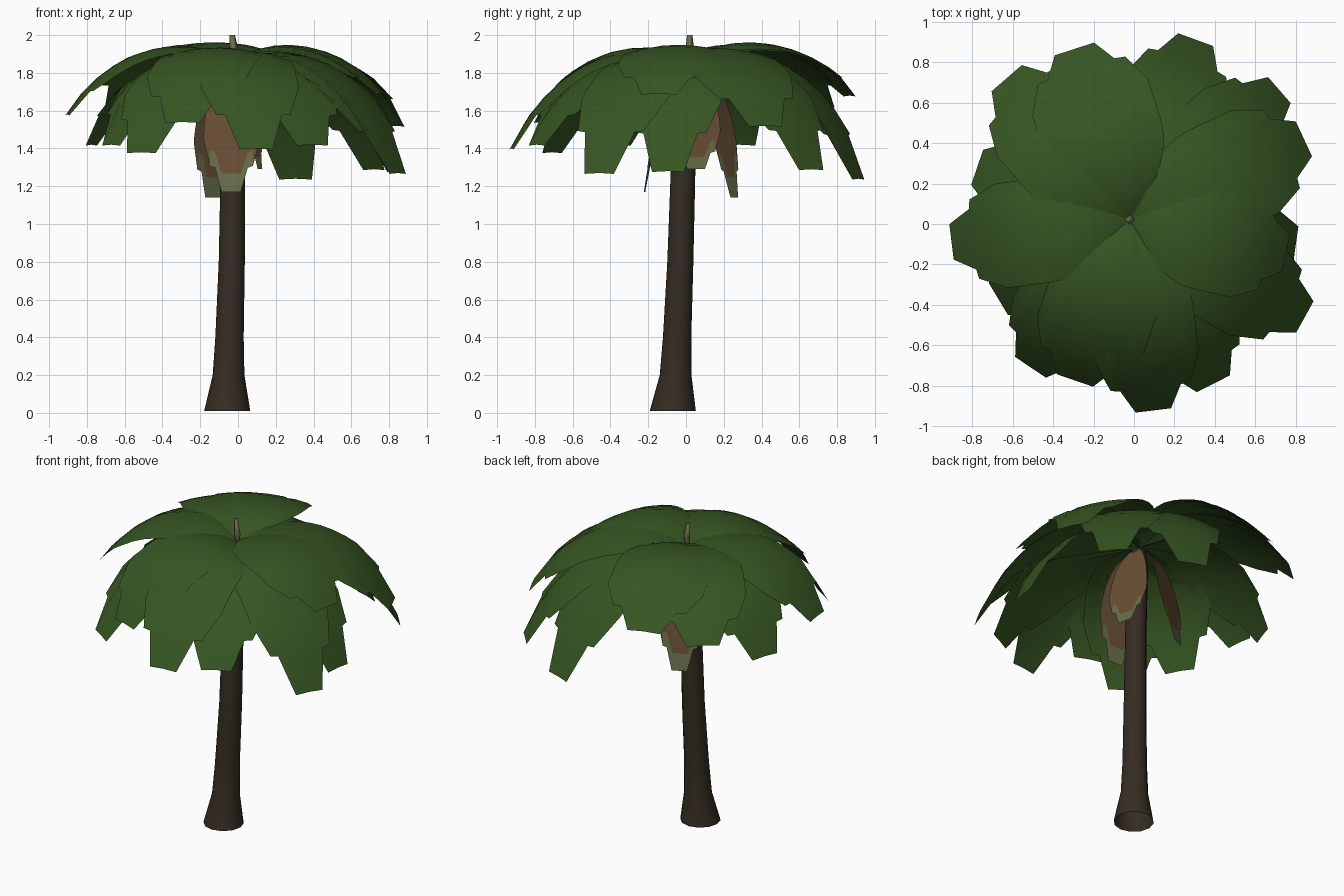
import bpy, bmesh, math
from mathutils import Vector

if "Cube" in bpy.data.objects:
    bpy.data.objects.remove(bpy.data.objects["Cube"])


def material(name, rgb):
    m = bpy.data.materials.new(name)
    m.diffuse_color = (*rgb, 1)
    m.use_nodes = True
    m.node_tree.nodes["Principled BSDF"].inputs["Base Color"].default_value = m.diffuse_color
    return m


GREEN = material("leaf green", (0.037, 0.092, 0.016))
BROWN = material("dry leaf brown", (0.14, 0.075, 0.034))
OLIVE = material("faded olive", (0.135, 0.15, 0.065))
BARK = material("dark bark", (0.036, 0.026, 0.017))
CROWN = Vector((-0.02, 0.02, 0))


def finish(name, bm, mats):
    me = bpy.data.meshes.new(name)
    bm.to_mesh(me)
    bm.free()
    for m in mats:
        me.materials.append(m)
    for p in me.polygons:
        p.use_smooth = True
    ob = bpy.data.objects.new(name, me)
    bpy.context.collection.objects.link(ob)
    return ob


def tube(name, rings, sides, mat, cap_top=True):
    """Loft of horizontal rings given as (x, y, z, radius)."""
    bm = bmesh.new()
    loops = [[bm.verts.new((x + r * math.cos(2 * math.pi * i / sides),
                            y + r * math.sin(2 * math.pi * i / sides), z))
              for i in range(sides)] for x, y, z, r in rings]
    for a, b in zip(loops, loops[1:]):
        for i in range(sides):
            j = (i + 1) % sides
            bm.faces.new((a[i], a[j], b[j], b[i]))
    if cap_top:
        bm.faces.new(loops[-1])
    return finish(name, bm, [mat])


def bezier(p, t):
    s = 1 - t
    return (p[0] * s**3 + p[1] * 3 * s * s * t
            + p[2] * 3 * s * t * t + p[3] * t**3)


# Where each lengthwise strip of a leaf ends, giving the stepped, blunt tip
ENDS = (0.71, 0.86, 0.87, 1.0, 1.0, 1.0, 0.87, 0.86, 0.71)
ACROSS = (-1, -0.76, -0.58, -0.34, 0, 0.34, 0.58, 0.76, 1)
ROWS = 10


def leaf(name, azimuth, path, width, mats, droop=0.04, widest=0.5):
    """Arched blade following a bezier of (radius, height) points."""
    a = math.radians(azimuth)
    out = Vector((math.cos(a), math.sin(a), 0))
    side = Vector((-out.y, out.x, 0))
    pts = [Vector(p) for p in path]
    bm = bmesh.new()
    grid = []
    for u, end in zip(ACROSS, ENDS):
        col = []
        for j in range(ROWS + 1):
            t = end * j / ROWS
            r, z = bezier(pts, t)
            w = width * (0.04 + 0.96 * math.sin(math.pi / 2 * min(1, t / widest)))
            z -= droop * u * u * w / width
            col.append(bm.verts.new(CROWN + out * r + side * u * w + Vector((0, 0, z))))
        grid.append(col)
    for i, (c, d) in enumerate(zip(grid, grid[1:])):
        for j in range(ROWS):
            f = bm.faces.new((c[j], c[j + 1], d[j + 1], d[j]))
            # faded patches beside the midrib at the tip of dry leaves
            if len(mats) > 1 and j == ROWS - 1 and i not in (0, 7):
                f.material_index = 1
    return finish(name, bm, mats)


# Trunk: flared foot, slight lean, open underneath
tube("trunk", [(-0.057, -0.07, 0.01, 0.122), (-0.05, -0.055, 0.2, 0.084),
               (-0.045, -0.047, 0.4, 0.075), (-0.033, -0.03, 0.8, 0.069),
               (-0.027, -0.015, 1.3, 0.065), (-0.02, 0.015, 1.7, 0.06),
               (-0.02, 0.02, 1.84, 0.045)], 12, BARK)

# Young rolled leaf on top
tube("young_leaf", [(-0.02, 0.02, 1.84, 0.01), (-0.02, 0.02, 1.91, 0.025),
                    (-0.03, 0.02, 2.0, 0.014)], 4, OLIVE)

# Green fronds: azimuth, reach, tip height, arch height, half width
FRONDS = [
    (131, 0.93, 1.62, 1.99, 0.29),
    (108, 0.89, 1.68, 2.00, 0.30),
    (187, 0.89, 1.58, 1.98, 0.26),
    (251, 0.84, 1.54, 1.97, 0.28),
    (277, 0.95, 1.40, 1.95, 0.26),
    (-12, 0.79, 1.69, 1.98, 0.27),
    (25, 0.95, 1.52, 1.97, 0.28),
    (70, 0.95, 1.24, 1.95, 0.27),
    (-29, 0.99, 1.27, 1.94, 0.26),
    (-8, 0.83, 1.28, 1.90, 0.25),
    (41, 0.98, 1.29, 1.92, 0.25),
    (161, 0.80, 1.42, 1.90, 0.27),
    (211, 0.76, 1.42, 1.92, 0.27),
    (236, 0.88, 1.38, 1.91, 0.27),
    (-63, 0.91, 1.42, 1.91, 0.27),
]
for i, (az, reach, tip, arch, width) in enumerate(FRONDS):
    path = [(0, 1.86), (0.25 * reach, arch + 0.03), (0.72 * reach, arch), (reach, tip)]
    leaf(f"frond_{i + 1}", az, path, width, [GREEN])

# Dry leaves hanging beside the trunk: azimuth, reach, tip height, half width
DRY = [(266, 0.24, 1.17, 0.15), (115, 0.26, 1.14, 0.14), (14, 0.14, 1.29, 0.14)]
for i, (az, reach, tip, width) in enumerate(DRY):
    path = [(0.02, 1.84), (0.6 * reach, 1.82), (0.75 * reach, 1.5), (reach, tip)]
    leaf(f"dry_leaf_{i + 1}", az, path, width, [BROWN, OLIVE], droop=0.0, widest=0.72)
